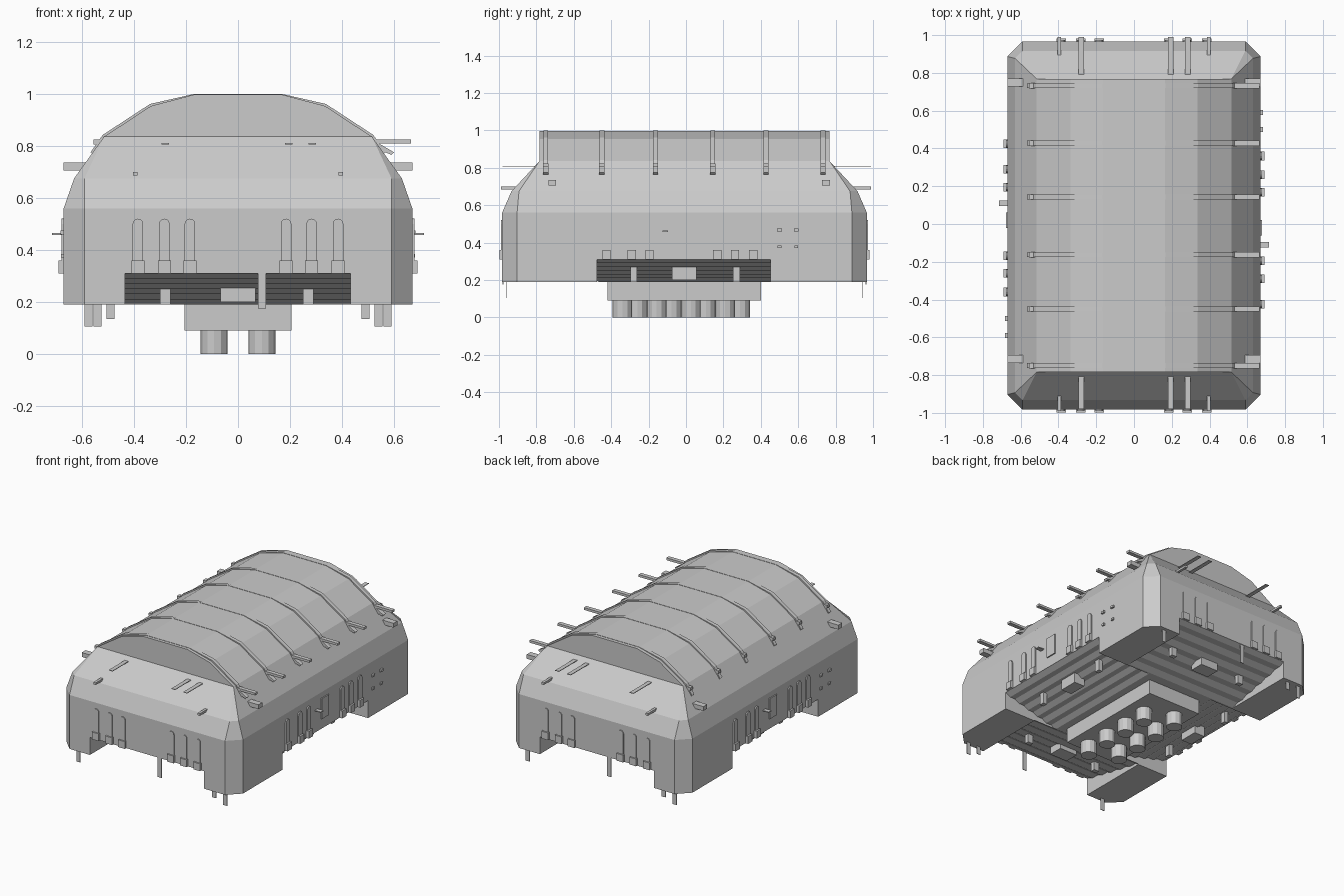
import bpy, bmesh, math
from mathutils import Vector

cube = bpy.data.objects.get("Cube")
if cube:
    bpy.data.objects.remove(cube)

grey = bpy.data.materials.new("hull_grey")
grey.use_nodes = True
grey.diffuse_color = (0.6, 0.6, 0.6, 1)
grey.node_tree.nodes["Principled BSDF"].inputs["Base Color"].default_value = (0.6, 0.6, 0.6, 1)

YC = -0.008  # the hull sits slightly forward


def finish(name, bm):
    bmesh.ops.recalc_face_normals(bm, faces=bm.faces)
    mesh = bpy.data.meshes.new(name)
    bm.to_mesh(mesh)
    bm.free()
    mesh.materials.append(grey)
    ob = bpy.data.objects.new(name, mesh)
    bpy.context.scene.collection.objects.link(ob)
    return ob


def prism(bm, pts, a, b, axis="y"):
    """Extrude a (horizontal, z) outline from a to b along x or y."""
    place = (lambda h, z, t: (h, t, z)) if axis == "y" else (lambda h, z, t: (t, h, z))
    rings = [[bm.verts.new(place(h, z, t)) for h, z in pts] for t in (a, b)]
    bm.faces.new(rings[0])
    bm.faces.new(rings[1])
    n = len(pts)
    for i in range(n):
        j = (i + 1) % n
        bm.faces.new((rings[0][i], rings[0][j], rings[1][j], rings[1][i]))


def box(bm, x, y, z, w, d, z2):
    """Box centred on x, y with width w, depth d, from z to z2."""
    prism(bm, [(x - w / 2, z), (x + w / 2, z), (x + w / 2, z2), (x - w / 2, z2)], y - d / 2, y + d / 2)


# Hull: chamfered block tapering to the roof line
bm = bmesh.new()
for z, hx, hy, c in ((0.19, 0.67, 0.975, 0.08), (0.56, 0.67, 0.975, 0.08),
                     (0.675, 0.63, 0.925, 0.04), (0.835, 0.515, 0.776, 0)):
    corners = {(hx - c, hy), (hx, hy - c)}
    for x, y in corners:
        for sx in (1, -1):
            for sy in (1, -1):
                bm.verts.new((x * sx, y * sy + YC, z))
bmesh.ops.convex_hull(bm, input=bm.verts)
bmesh.ops.dissolve_limit(bm, angle_limit=0.02, verts=bm.verts, edges=bm.edges)
hull = finish("hull", bm)


# Stepped recesses under the four sides
def stair(d0, d1, sign, steps=6):
    pts = [(d0, 0.1), (d0, 0.19)]
    run, rise = (d1 - d0) / steps, 0.12 / steps
    for i in range(steps):
        pts += [(d0 + run * (i + 0.5), 0.19 + rise * i), (d0 + run * (i + 0.95), 0.19 + rise * (i + 1))]
    pts += [(1.2, 0.31), (1.2, 0.1)]
    return [(d * sign, z) for d, z in pts]


cutters = []
for axis, d0, d1, a, b in (("x", 0.42, 0.975, -0.435, 0.432), ("y", 0.22, 0.67, -0.475, 0.452)):
    bm = bmesh.new()
    for s in (1, -1):
        prism(bm, stair(d0, d1, s), a, b, axis)
    cut = finish("recess_cutter_" + axis, bm)
    cut.hide_render = True
    mod = hull.modifiers.new("recess", "BOOLEAN")
    mod.operation, mod.solver, mod.object = "DIFFERENCE", "EXACT", cut
    cutters.append(cut)
deps = bpy.context.evaluated_depsgraph_get()
cut_mesh = bpy.data.meshes.new_from_object(hull.evaluated_get(deps))
hull.modifiers.clear()
hull.data = cut_mesh
for cut in cutters:
    bpy.data.objects.remove(cut)

# Barrel roof
arch = [(0.515, 0.835), (0.335, 0.953), (0.165, 0.998)]
arch += [(-x, z) for x, z in reversed(arch)]
bm = bmesh.new()
prism(bm, [(0.5, 0.8)] + arch + [(-0.5, 0.8)], -0.784, 0.768)
finish("barrel_roof", bm)

# Roof ribs with side beams and struts
ribs = bmesh.new()
beams = bmesh.new()
outer = [(0.567, 0.775), (0.52, 0.842), (0.338, 0.961), (0.166, 1.0)]
outer += [(-x, z) for x, z in reversed(outer)]
inner = [(x * 0.95, z - 0.03) for x, z in reversed(outer)]
for y in (-0.75, -0.45, -0.163, 0.143, 0.428, 0.732):
    prism(ribs, outer + inner, y - 0.013, y + 0.013)
    box(beams, 0.575, y, 0.808, 0.18, 0.028, 0.824)
    box(beams, -0.53, y, 0.805, 0.05, 0.028, 0.824)
    prism(beams, [(0.5, 0.825), (0.54, 0.81), (0.6, 0.775), (0.59, 0.765), (0.51, 0.8)], y - 0.014, y + 0.014)
finish("roof_ribs", ribs)
finish("roof_beams", beams)

# Belly block and thruster cylinders
bm = bmesh.new()
box(bm, 0, -0.01, 0.09, 0.41, 0.82, 0.22)
finish("belly_block", bm)
bm = bmesh.new()
for x, start in ((0.092, -0.34), (-0.092, -0.26)):
    for i in range(4):
        ring = [(x + 0.052 * math.cos(k * math.pi / 6), start + 0.183 * i + 0.052 * math.sin(k * math.pi / 6))
                for k in range(12)]
        low = [bm.verts.new((px, py, 0)) for px, py in ring]
        top = [bm.verts.new((px, py, 0.1)) for px, py in ring]
        bm.faces.new(low)
        bm.faces.new(top)
        for k in range(12):
            j = (k + 1) % 12
            bm.faces.new((low[k], low[j], top[j], top[k]))
finish("thrusters", bm)


def rounded_plate(x, w, z, z2):
    r = w / 2
    return [(x - r, z), (x + r, z)] + [
        (x + r * math.cos(a * math.pi / 6), z2 - r + r * math.sin(a * math.pi / 6)) for a in range(7)]


# Details repeat under a half turn about the centre
blocks, plates, fittings, pins = (bmesh.new() for _ in range(4))
for s in (1, -1):
    end = -0.975 * s + YC
    side = 0.67 * s
    # vent blocks and rounded panels on the end and side walls
    for x in (-0.385, -0.283, -0.185, 0.185, 0.283, 0.385):
        box(blocks, x * s, end, 0.31, 0.05, 0.03, 0.36)
        prism(plates, rounded_plate(x * s, 0.04, 0.33, 0.52), end - 0.006, end + 0.006)
    for y in (-0.425, -0.29, -0.195, 0.168, 0.262, 0.36):
        box(blocks, side, y * s, 0.31, 0.04, 0.045, 0.36)
        prism(plates, rounded_plate(y * s, 0.04, 0.33, 0.52), side - 0.008, side + 0.008, "x")
    box(plates, side, -0.02 * s, 0.38, 0.016, 0.08, 0.52)
    box(plates, side, -0.11 * s, 0.458, 0.09, 0.03, 0.464)
    for y in (0.5, 0.59):
        box(blocks, side, y * s, 0.37, 0.02, 0.02, 0.385)
        box(blocks, side, y * s, 0.46, 0.025, 0.025, 0.475)
    # brackets inside the recesses
    box(fittings, 0, -0.7 * s, 0.2, 0.135, 0.1, 0.29)
    box(fittings, 0.5 * s, -0.01, 0.2, 0.08, 0.13, 0.29)
    for t in (-0.28, 0.27):
        box(fittings, t * s, -0.72 * s, 0.19, 0.04, 0.03, 0.29)
        box(fittings, 0.52 * s, t * s, 0.19, 0.03, 0.036, 0.29)
    # thin hanging blades under the ends
    for x, w, low, high in ((-0.54, 0.03, 0.105, 0.2), (0.49, 0.03, 0.135, 0.2),
                            (0.575, 0.03, 0.105, 0.2), (0.092, 0.03, 0.175, 0.32)):
        box(pins, x * s, (-0.95 if high < 0.3 else -0.97) * s + YC, low, w, 0.004, high)
    # flat fins projecting over the end slopes, with short pins
    for x in (-0.28, 0.195, 0.285):
        fin_x = x if s > 0 else {-0.28: -0.28, 0.195: 0.195, 0.285: 0.285}[x]
        box(pins, fin_x, -0.89 * s, 0.806, 0.028, 0.2 if s < 0 else 0.18, 0.81)
    for x in (-0.395, 0.395):
        box(pins, x, -0.94 * s, 0.685, 0.018, 0.1, 0.7)
    # shoulder lugs
    for y in (-0.715, 0.748):
        box(fittings, 0.625 * s, y, 0.705, 0.09, 0.042, 0.735)
finish("vent_blocks", blocks)
finish("wall_panels", plates)
finish("brackets_and_lugs", fittings)
finish("fins_and_blades", pins)
